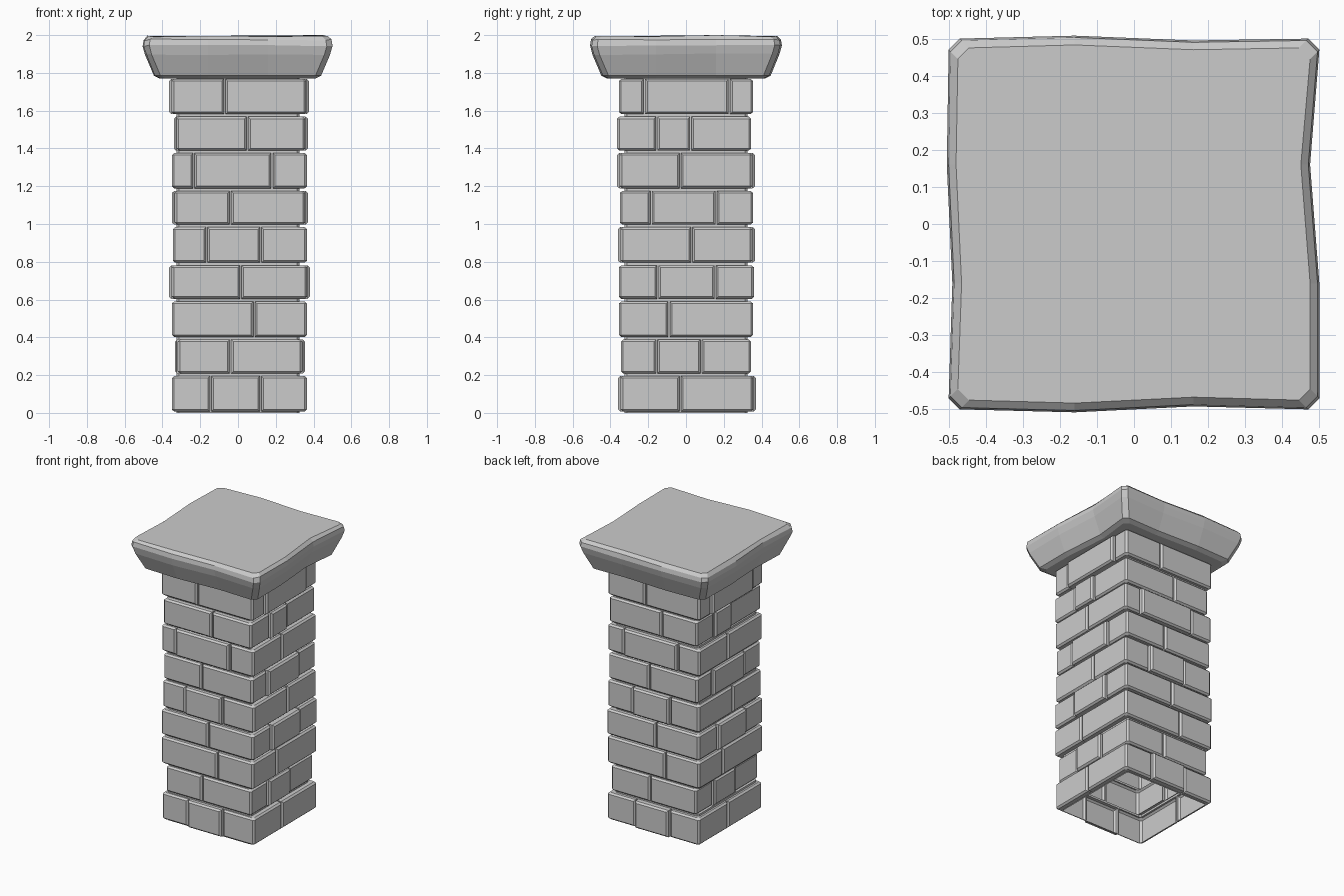
import bpy, bmesh, math, random

if "Cube" in bpy.data.objects:
    bpy.data.objects.remove(bpy.data.objects["Cube"])
random.seed(4)

GROOVE = 0.325   # half width of the mortar plane
CHAMFER = 0.012


def on_side(side, u, h, z):
    """Point at distance u along a side, h outward (0 front, 1 right, 2 back, 3 left)."""
    x, y = u, -h
    for _ in range(side % 4):
        x, y = -y, x
    return (x, y, z)


def finish(bm, name):
    bmesh.ops.remove_doubles(bm, verts=bm.verts, dist=0.0002)
    me = bpy.data.meshes.new(name)
    bm.to_mesh(me)
    bm.free()
    ob = bpy.data.objects.new(name, me)
    bpy.context.collection.objects.link(ob)
    return ob


def brick(bm, points, z0, z1):
    """Loft an open-backed brick; points(inset, depth, at_groove) gives the plan line."""
    loops = []
    for e, ez, d, groove in ((0, 0, 0, True), (.004, .007, 0, True),
                             (.004, .007, .012, False), (.015, .018, 0, False)):
        line = points(e, d, groove)
        low = [bm.verts.new(on_side(s, u, h, z0 + ez)) for s, u, h in line]
        high = [bm.verts.new(on_side(s, u, h, z1 - ez)) for s, u, h in line]
        loops.append((low, high))
    for (la, ha), (lb, hb) in zip(loops, loops[1:]):
        a, b = la + ha[::-1], lb + hb[::-1]
        n = len(a)
        for i in range(n):
            j = (i + 1) % n
            bm.faces.new((a[i], a[j], b[j], b[i]))
    low, high = loops[-1]
    for i in range(len(low) - 1):
        bm.faces.new((low[i], low[i + 1], high[i + 1], high[i]))


def flat_points(s, u0, u1, out):
    def points(e, d, groove):
        h = GROOVE if groove else out - d
        return [(s, u0 + e, h), (s, u1 - e, h)]
    return points


def corner_points(s, u0, u1, ha, hb):
    def points(e, d, groove):
        a = GROOVE if groove else ha - d
        b = GROOVE if groove else hb - d
        return [(s, u0 + e, a), (s, b - CHAMFER, a),
                (s + 1, -a + CHAMFER, b), (s + 1, u1 - e, b)]
    return points


# Courses from the bottom: joints on front, joints on right, reach of (front, right, back, left)
courses = [
    ((-.145, .12), (-.03,), (.36, .365, .37, .35)),
    ((-.04,), (-.155, .08), (.345, .355, .345, .333)),
    ((.085,), (-.09,), (.355, .365, .355, .35)),
    ((.015,), (-.15, .155), (.355, .38, .36, .365)),
    ((-.165, .12), (.03,), (.36, .365, .365, .345)),
    ((-.04,), (-.185, .16), (.35, .37, .355, .35)),
    ((-.235, .18), (-.03,), (.365, .365, .365, .35)),
    ((.05,), (-.155, .025), (.365, .37, .345, .34)),
    ((-.07,), (-.22, .23), (.355, .375, .355, .365)),
]
levels = [0, .202, .395, .597, .788, .99, 1.182, 1.382, 1.575, 1.775]

for n, (front, right, reach) in enumerate(courses):
    bm = bmesh.new()
    z0, z1 = levels[n], levels[n + 1]
    joints = [front, right, front, right]
    # where a side has a middle brick it stands proud of the corner bricks
    hs = [r - (.014 if len(j) == 2 else 0) for r, j in zip(reach, joints)]
    for s in range(4):
        t = (s + 1) % 4
        brick(bm, corner_points(s, joints[s][-1], joints[t][0], hs[s], hs[t]), z0, z1)
        if len(joints[s]) == 2:
            brick(bm, flat_points(s, *joints[s], reach[s]), z0, z1)
    finish(bm, "brick_course_%d" % (n + 1))

# Cap slab: stacked square rings with worn, wavy edges
waves = [(.008, -.008), (.0, -.025), (-.005, .008), (.005, -.01)]
bm = bmesh.new()
rings = []
for half, z in ((.41, 1.77), (.44, 1.785), (.487, 1.90), (.50, 1.945), (.495, 1.975), (.475, 1.995)):
    ring = []
    for s in range(4):
        for k, u in enumerate((-half + .03, -.16, .16, half - .03)):
            w = waves[s][k - 1] if k in (1, 2) else 0
            dz = random.uniform(-.006, .004) if z > 1.8 else 0
            ring.append(bm.verts.new(on_side(s, u, half + w, z + dz)))
    rings.append(ring)
for a, b in zip(rings, rings[1:]):
    for i in range(16):
        j = (i + 1) % 16
        bm.faces.new((a[i], a[j], b[j], b[i]))
bm.faces.new(rings[-1])
bm.faces.new(rings[0][::-1])
top = max(v.co.z for v in bm.verts)
for v in rings[-1]:
    v.co.z += 2.0 - top
cap = finish(bm, "cap_slab")
